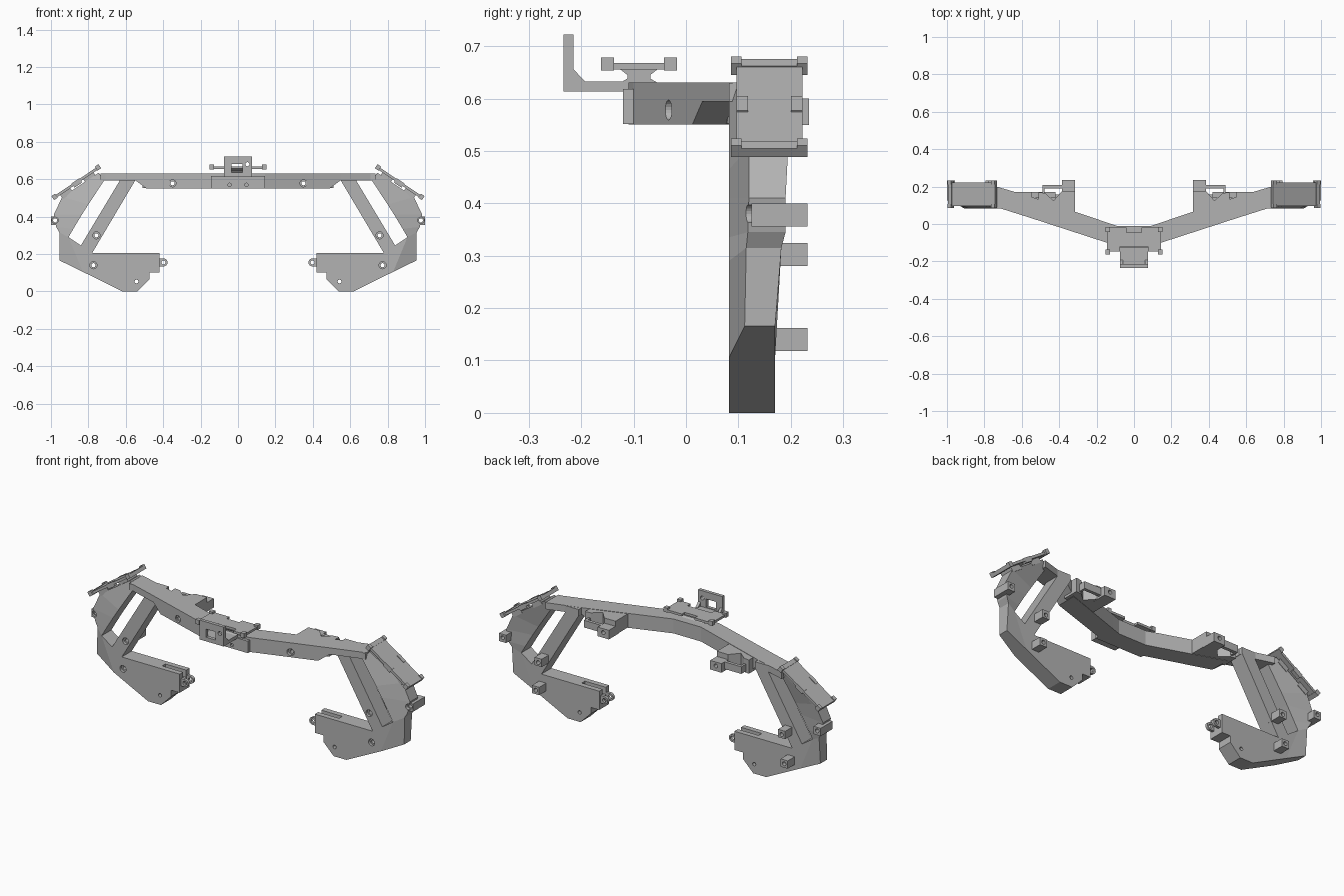
import bpy, bmesh, math
from mathutils import Vector

cube = bpy.data.objects.get("Cube")
if cube:
    bpy.data.objects.remove(cube)

grey = bpy.data.materials.new("plain_grey")
grey.use_nodes = True
grey.diffuse_color = (0.45, 0.45, 0.45, 1)
grey.node_tree.nodes["Principled BSDF"].inputs["Base Color"].default_value = (0.45, 0.45, 0.45, 1)


def loft(name, rings, mirror=False, cuts=()):
    """Skin a list of equal-length point rings, cap the ends, then cut and mirror."""
    bm = bmesh.new()
    rows = [[bm.verts.new(p) for p in ring] for ring in rings]
    for a, b in zip(rows, rows[1:]):
        for i in range(len(a)):
            j = (i + 1) % len(a)
            bm.faces.new((a[i], a[j], b[j], b[i]))
    bm.faces.new(rows[0])
    bm.faces.new(rows[-1])
    bmesh.ops.recalc_face_normals(bm, faces=bm.faces)
    mesh = bpy.data.meshes.new(name)
    bm.to_mesh(mesh)
    bm.free()
    mesh.materials.append(grey)
    ob = bpy.data.objects.new(name, mesh)
    bpy.context.collection.objects.link(ob)
    for cutter in cuts:
        mod = ob.modifiers.new("cut", 'BOOLEAN')
        mod.operation = 'DIFFERENCE'
        mod.solver = 'EXACT'
        mod.object = cutter
    if mirror:
        ob.modifiers.new("mirror", 'MIRROR').use_mirror_merge = False
    return ob


def prism(name, outline, y0, y1, **kw):
    return loft(name, [[(x, y, z) for x, z in outline] for y in (y0, y1)], **kw)


def box(name, x, y, z, **kw):
    return prism(name, [(x[0], z[0]), (x[1], z[0]), (x[1], z[1]), (x[0], z[1])], *y, **kw)


def circle(x, z, r, start=0, sweep=2 * math.pi, n=20):
    return [(x + r * math.cos(start + sweep * i / n), z + r * math.sin(start + sweep * i / n))
            for i in range(n)]


def hide(ob):
    ob.hide_render = True
    ob.hide_viewport = True
    ob.hide_set(True)
    return ob


def screw_cutter(x, z, front, r=0.011, head=0.019):
    """Through hole with a wider recess at the front."""
    steps = [(front - 0.1, head), (front + 0.015, head), (front + 0.015, r), (0.4, r)]
    return hide(loft("screw_cutter", [[(px, y, pz) for px, pz in circle(x, z, rad)] for y, rad in steps]))


FRONT, BACK = 0.082, 0.17

# Screw holes
beam_hole = screw_cutter(0.35, 0.578, -0.035)
mirror_beam_hole = screw_cutter(-0.35, 0.578, -0.035)
brace_hole = screw_cutter(0.757, 0.30, FRONT)
pod_hole = screw_cutter(0.773, 0.14, FRONT)
side_hole = screw_cutter(0.978, 0.38, 0.12, head=0.017)
small_hole = screw_cutter(0.543, 0.053, -0.2, r=0.01, head=0.01)
lug_hole = screw_cutter(0.398, 0.155, -0.2, r=0.011, head=0.011)

# Swept main beam: x, front y, back y, underside z
half = [(0.735, 0.09, 0.20, 0.594), (0.548, 0.031, 0.145, 0.594), (0.49, 0.012, 0.125, 0.55),
        (0.145, -0.10, 0.008, 0.55), (0.085, -0.11, -0.012, 0.55)]
stations = half + [(-x, f, b, z) for x, f, b, z in reversed(half)]
loft("main_beam", [[(x, f, z), (x, b, z), (x, b, 0.631), (x, f, 0.631)] for x, f, b, z in stations],
     cuts=(beam_hole, mirror_beam_hole))

# Rear mounting block with a notch, its post and hook
block = [(0.315, 0.04), (0.315, 0.176), (0.385, 0.176), (0.43, 0.125), (0.475, 0.165), (0.51, 0.17), (0.51, 0.08)]
loft("rear_block", [[(x, y, z) for x, y in block] for z in (0.552, 0.629)], mirror=True, cuts=(beam_hole,))
box("rear_block_post", (0.315, 0.385), (0.15, 0.235), (0.549, 0.6), mirror=True, cuts=(beam_hole,))
box("rear_hook", (0.38, 0.49), (0.19, 0.208), (0.56, 0.6), mirror=True)
box("rear_hook_arm", (0.478, 0.49), (0.15, 0.2), (0.56, 0.6), mirror=True)

# Lower pod, grooved at its inner end
groove = hide(box("groove_cutter", (0.40, 0.55), (0.112, 0.14), (0.165, 0.3)))
pod = [(0.617, 0), (0.537, 0), (0.473, 0.064), (0.473, 0.10), (0.42, 0.10), (0.42, 0.205),
       (0.78, 0.205), (0.84, 0.246), (0.906, 0.29), (0.83, 0.105)]
prism("lower_pod", pod, FRONT, BACK, mirror=True, cuts=(pod_hole, small_hole, groove))

# Hinge lugs on the pod
lug = circle(0.398, 0.155, 0.021, math.pi / 2, math.pi) + [(0.398, 0.134), (0.43, 0.134), (0.43, 0.176)]
for label, y in (("front", 0.094), ("back", 0.142)):
    prism(label + "_hinge_lug", lug, y, y + 0.016, mirror=True, cuts=(lug_hole,))

# Diagonal brace
brace = [(0.78, 0.205), (0.84, 0.246), (0.63, 0.596), (0.548, 0.596)]
prism("diagonal_brace", brace, FRONT, BACK, mirror=True, cuts=(brace_hole,))
box("brace_top", (0.548, 0.735), (FRONT, BACK), (0.594, 0.63), mirror=True)

# Outer column: inner edge, outer edge, outer front y, outer back y
column = [((0.715, 0.594), (0.745, 0.635), 0.105, 0.195),
          ((0.80, 0.465), (0.94, 0.505), 0.12, 0.195),
          ((0.835, 0.41), (0.985, 0.41), 0.12, 0.19),
          ((0.88, 0.335), (0.972, 0.345), 0.118, 0.19),
          ((0.906, 0.29), (0.955, 0.315), 0.115, 0.182),
          ((0.83, 0.105), (0.955, 0.166), 0.112, BACK)]
loft("outer_column", [[(i[0], FRONT, i[1]), (o[0], f, o[1]), (o[0], b, o[1]), (i[0], BACK, i[1])]
                      for i, o, f, b in column], mirror=True, cuts=(side_hole,))

# Square posts behind the screw holes
for label, x, z, y0, cut in (("brace", 0.757, 0.302, 0.15, brace_hole),
                             ("pod", 0.773, 0.14, 0.15, pod_hole),
                             ("side", 0.978, 0.378, 0.125, side_hole)):
    box(label + "_post", (x - 0.022, x + 0.022), (y0, 0.232), (z - 0.022, z + 0.022), mirror=True, cuts=(cut,))

# Tilted end panel, laid out along the column's upper edge
low, high = Vector((0.98, 0.505)), Vector((0.748, 0.662))
along = (high - low).normalized()
out = Vector((along.y, -along.x))
length = (high - low).length


def slab(name, u, n, y):
    corners = [(u[0], n[0]), (u[1], n[0]), (u[1], n[1]), (u[0], n[1])]
    prism(name, [tuple(low + along * a + out * b) for a, b in corners], *y, mirror=True)


slab("end_panel", (0, length), (-0.008, 0.006), (0.096, 0.222))
for label, u in (("lower", 0), ("upper", length)):
    slab(label + "_panel_rail", (u - 0.012, u + 0.012), (-0.012, 0.008), (0.086, 0.232))
    for y in (0.086, 0.212):
        slab(label + "_panel_clip", (u - 0.012, u + 0.012), (0.0, 0.014), (y, y + 0.02))
for y in (0.096, 0.2):
    slab("middle_panel_clip", (0.115, 0.165), (-0.018, 0.009), (y, y + 0.022))
for u in (0.03, 0.18):
    slab("panel_pad", (u, u + 0.065), (-0.035, -0.006), (0.115, 0.195))

# Centre block with two holes
pins = [screw_cutter(s * 0.045, 0.57, -0.2, r=0.009, head=0.009) for s in (-1, 1)]
box("centre_block", (-0.145, 0.145), (-0.12, -0.02), (0.551, 0.618), cuts=pins)

# Flared neck and top plate
neck = [(0.631, 0.034), (0.638, 0.022), (0.645, 0.022), (0.656, 0.036)]
loft("plate_neck", [[(-0.075, -0.09 - d, z), (0.075, -0.09 - d, z), (0.075, -0.09 + d, z), (-0.075, -0.09 + d, z)]
                    for z, d in neck])
plate = [(-0.145, -0.148), (-0.075, -0.148), (-0.075, -0.12), (0.075, -0.12), (0.075, -0.148), (0.145, -0.148),
         (0.145, -0.02), (0.04, -0.02), (0.04, -0.045), (-0.04, -0.045), (-0.04, -0.02), (-0.145, -0.02)]
loft("top_plate", [[(x, y, z) for x, y in plate] for z in (0.655, 0.668)])
for label, y in (("front", -0.162), ("back", -0.042)):
    box(label + "_plate_clip", (0.128, 0.152), (y, y + 0.025), (0.653, 0.678), mirror=True)

# Upright front bracket with a window and gussets
window = hide(box("window_cutter", (-0.035, 0.025), (-0.3, -0.2), (0.636, 0.682)))
bolt = screw_cutter(0.05, 0.68, -0.4, r=0.011, head=0.011)
box("bracket_upright", (-0.075, 0.075), (-0.234, -0.215), (0.613, 0.722), cuts=(window, bolt))
box("bracket_foot", (-0.075, 0.075), (-0.216, -0.08), (0.613, 0.632))
loft("bracket_gusset", [[(x, -0.216, 0.63), (x, -0.19, 0.63), (x, -0.216, 0.657)] for x in (0.06, 0.075)],
     mirror=True)
